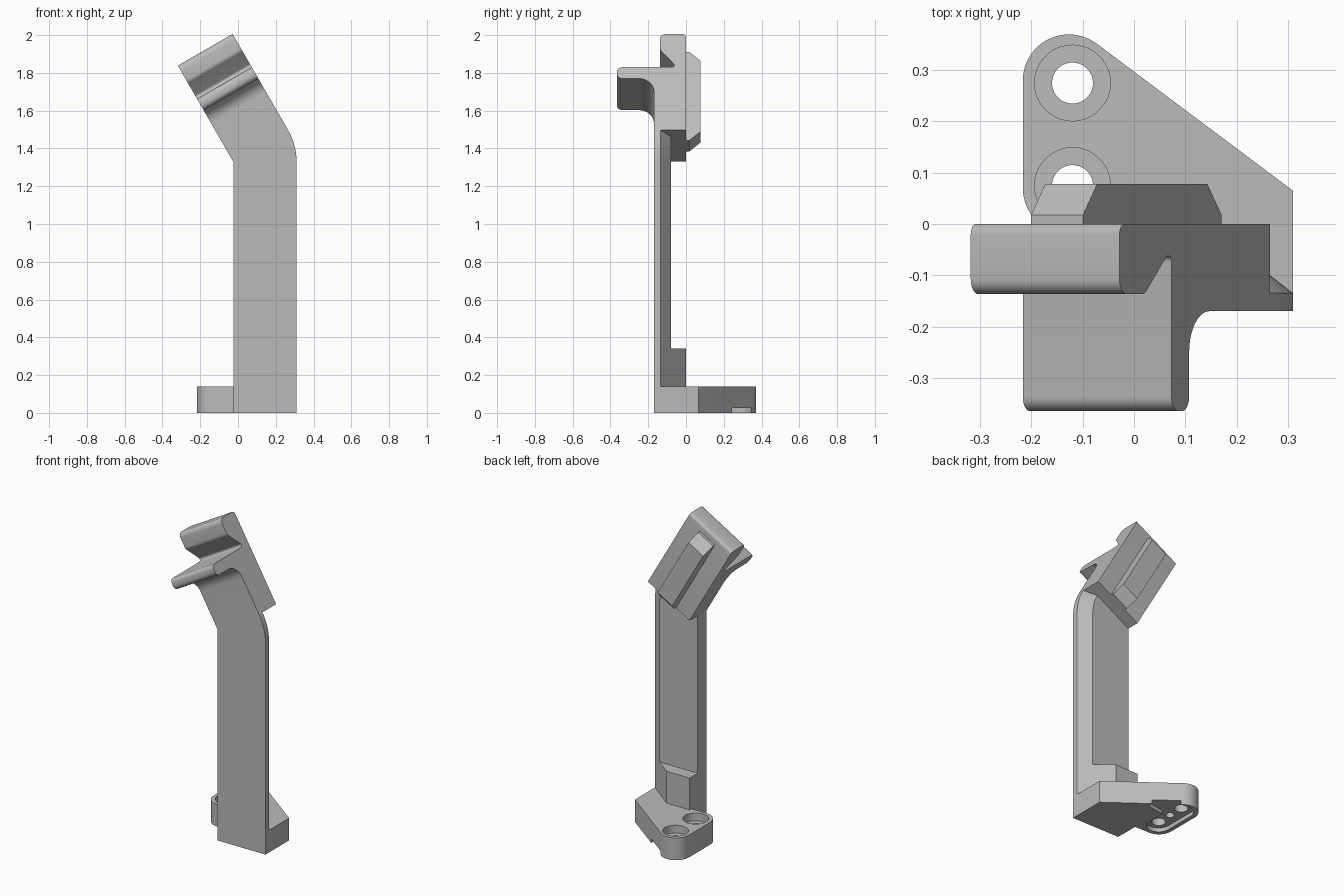
import bpy, bmesh, math
from mathutils import Matrix, Vector

cube = bpy.data.objects.get("Cube")
if cube:
    bpy.data.objects.remove(cube, do_unlink=True)

grey = bpy.data.materials.new("plain grey")
grey.use_nodes = True
colour = (0.5, 0.5, 0.5, 1)
grey.diffuse_color = colour
grey.node_tree.nodes["Principled BSDF"].inputs["Base Color"].default_value = colour

LEFT, RIGHT, FRONT = -0.025, 0.31, -0.17
WIDTH = RIGHT - LEFT
BEND = math.radians(30)
PIVOT = Vector((LEFT, 0, 1.33))
TILT = Matrix.Translation(PIVOT) @ Matrix.Rotation(-BEND, 4, 'Y')


def loft(name, rings):
    """Skin a closed solid over a list of equal-length rings."""
    bm = bmesh.new()
    loops = [[bm.verts.new(p) for p in ring] for ring in rings]
    for a, b in zip(loops, loops[1:]):
        for i in range(len(a)):
            j = (i + 1) % len(a)
            bm.faces.new((a[i], a[j], b[j], b[i]))
    bm.faces.new(loops[0])
    bm.faces.new(loops[-1])
    bmesh.ops.recalc_face_normals(bm, faces=bm.faces)
    mesh = bpy.data.meshes.new(name)
    bm.to_mesh(mesh)
    bm.free()
    mesh.materials.append(grey)
    obj = bpy.data.objects.new(name, mesh)
    bpy.context.collection.objects.link(obj)
    return obj


def upright(name, plan, z0, z1):
    return loft(name, [[(x, y, z) for x, y in plan] for z in (z0, z1)])


def arc(cx, cy, r, start, end, steps=10):
    angles = [math.radians(start + (end - start) * i / steps) for i in range(steps + 1)]
    return [(cx + r * math.cos(a), cy + r * math.sin(a)) for a in angles]


def circle(cx, cy, r):
    return arc(cx, cy, r, 0, 350, 35)


def smooth(obj):
    bpy.ops.object.select_all(action='DESELECT')
    obj.select_set(True)
    bpy.context.view_layer.objects.active = obj
    bpy.ops.object.shade_smooth_by_angle(angle=math.radians(25))


def cut(obj, cutter):
    mod = obj.modifiers.new("cut", 'BOOLEAN')
    mod.operation, mod.solver, mod.object = 'DIFFERENCE', 'EXACT', cutter
    bpy.context.view_layer.objects.active = obj
    bpy.ops.object.modifier_apply(modifier=mod.name)
    bpy.data.objects.remove(cutter, do_unlink=True)


# Base plate with a rounded mounting tab
HOLE_X, TAB_R = -0.12, 0.09
plan = [(LEFT, FRONT), (RIGHT, FRONT), (RIGHT, 0.065)]
plan += arc(-0.127, 0.28, TAB_R, 54, 180, 14)
plan += arc(-0.127, 0.07, TAB_R, 180, 270)
plan += [(LEFT, -0.02)]
base = upright("base_plate", plan, 0, 0.14)

# Shallow slot under the tab, open to the sloping edge
slot = arc(HOLE_X, 0.075, 0.07, 180, 360) + [(-0.05, 0.19), (0.07, 0.21), (0.07, 0.34)]
slot += arc(HOLE_X, 0.275, 0.07, 90, 180)
cut(base, upright("slot_cutter", slot, -0.05, 0.025))

# Counterbored screw holes and a small blind hole between them
for y in (0.075, 0.275):
    cut(base, upright("bore_cutter", circle(HOLE_X, y, 0.074), 0.09, 0.3))
    cut(base, upright("hole_cutter", circle(HOLE_X, y, 0.04), -0.1, 0.3))
cut(base, upright("pin_cutter", circle(HOLE_X, 0.175, 0.025), -0.1, 0.08))
smooth(base)

# Thick foot of the column
front_edge = [(LEFT, FRONT), (RIGHT, FRONT), (RIGHT, -0.135)]
upright("column_foot", front_edge + [(0.135, 0), (LEFT, 0)], 0.14, 0.34)

# Thinner column, swept round the bend
section = [Vector((x, y, 0)) for x, y in front_edge + [(0.24, -0.08), (LEFT, -0.08)]]
rings = [[p + Vector((0, 0, 0.34)) for p in section]]
for i in range(13):
    turn = Matrix.Translation(PIVOT) @ Matrix.Rotation(-BEND * i / 12, 4, 'Y')
    rings.append([turn @ (p - Vector((LEFT, 0, 0))) for p in section])
smooth(loft("column", rings))

# Tilted head: side profile with lip, notch and rounded top hook
profile = [(0, 0), (FRONT, 0)]
profile += arc(-0.25, 0.235, 0.08, 0, 90)
profile += arc(-0.337, 0.343, 0.028, 270, 180, 6)
profile += arc(-0.337, 0.356, 0.028, 180, 90, 6)
profile += arc(-0.075, 0.397, 0.013, -90, 45, 6)
profile += arc(-0.107, 0.50, 0.03, 225, 180, 5)
profile += arc(-0.107, 0.557, 0.03, 180, 90, 6)
profile += arc(-0.02, 0.567, 0.02, 90, 0, 5)
head = loft("head", [[TILT @ Vector((v, y, u)) for y, u in profile] for v in (0, WIDTH)])
smooth(head)

# Rail on the back of the head, with sloping ends
rail = [(0, 0), (0.018, 0), (0.078, 0.055), (0.078, 0.485), (0.018, 0.54), (0, 0.54)]
loft("back_rail", [[TILT @ Vector((v, y, u)) for y, u in rail] for v in (0.109, 0.226)])
